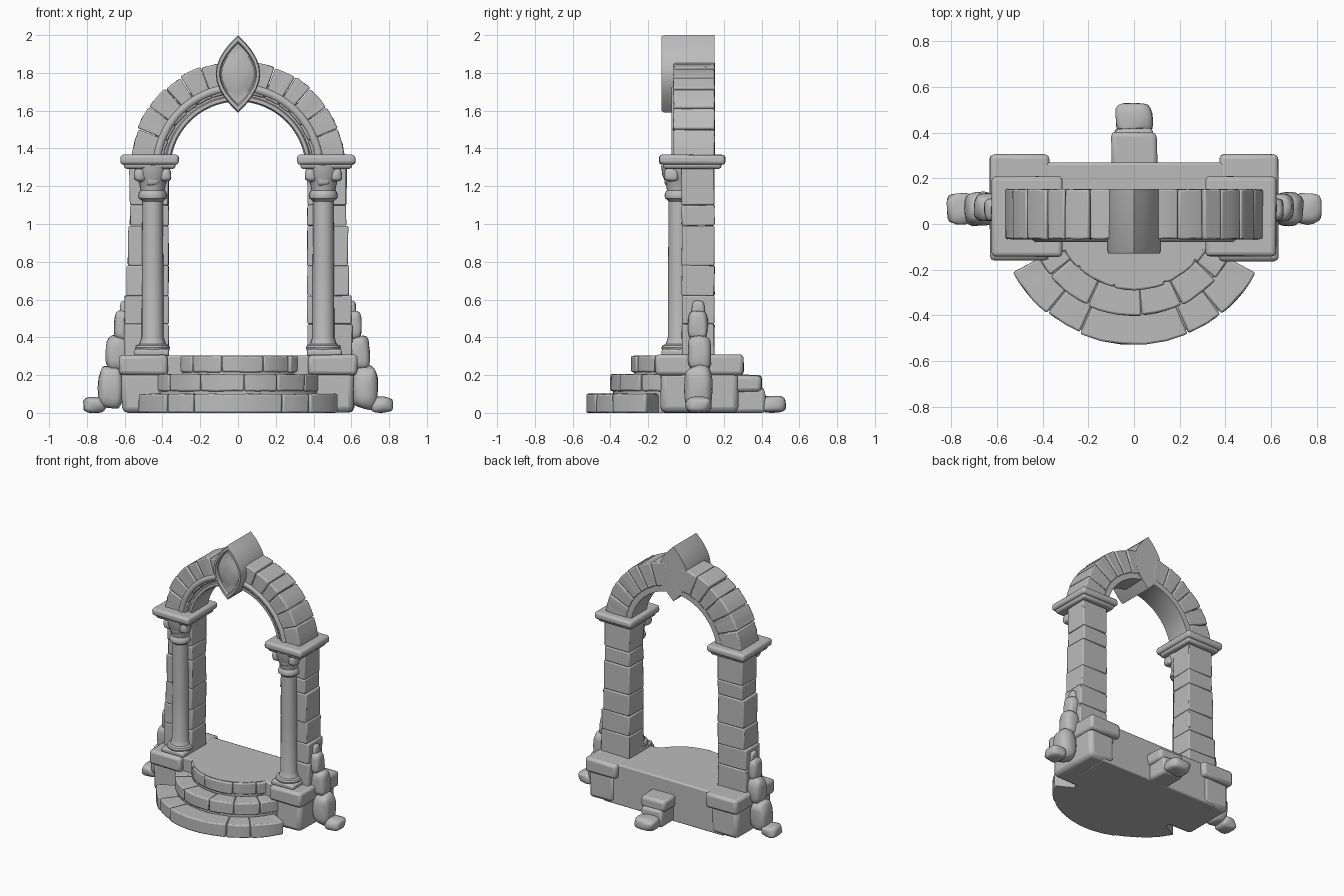
import bpy, bmesh, math, random
from mathutils import Vector, noise

random.seed(4)
if "Cube" in bpy.data.objects:
    bpy.data.objects.remove(bpy.data.objects["Cube"], do_unlink=True)

stone = bpy.data.materials.new("grey stone")
stone.use_nodes = True
GREY = (0.5, 0.5, 0.5, 1)
stone.diffuse_color = GREY
stone.node_tree.nodes["Principled BSDF"].inputs["Base Color"].default_value = GREY


def finish(name, bm, bevel=0.0, jitter=0.0, segments=2, angle=35):
    """Turn a bmesh into a worn, bevelled stone object."""
    for v in bm.verts:
        v.co += Vector([random.uniform(-jitter, jitter) for _ in range(3)])
        v.co.z = max(v.co.z, 0)
    bmesh.ops.recalc_face_normals(bm, faces=bm.faces)
    mesh = bpy.data.meshes.new(name)
    bm.to_mesh(mesh)
    bm.free()
    obj = bpy.data.objects.new(name, mesh)
    bpy.context.collection.objects.link(obj)
    mesh.materials.append(stone)
    if bevel:
        mod = obj.modifiers.new("Worn edges", 'BEVEL')
        mod.width, mod.segments = bevel, segments
        mod.limit_method, mod.angle_limit = 'ANGLE', math.radians(40)
    bpy.ops.object.select_all(action='DESELECT')
    obj.select_set(True)
    bpy.context.view_layer.objects.active = obj
    bpy.ops.object.shade_smooth_by_angle(angle=math.radians(angle))
    return obj


def box(name, x, y, z, bevel=0.01, jitter=0.003, segments=2):
    bm = bmesh.new()
    bmesh.ops.create_cube(bm, size=1)
    for v in bm.verts:
        v.co = [lo + (c + 0.5) * (hi - lo) for c, (lo, hi) in zip(v.co, (x, y, z))]
    return finish(name, bm, bevel, jitter, segments)


def grid_faces(bm, rings, closed=True):
    """Skin a list of vertex rings, capping both ends."""
    n = len(rings[0])
    for a, b in zip(rings, rings[1:]):
        for i in range(n if closed else n - 1):
            j = (i + 1) % n
            bm.faces.new((a[i], a[j], b[j], b[i]))
    bm.faces.new(rings[0])
    bm.faces.new(rings[-1])


def sweep(name, profile, a0, a1, place, steps=6, bevel=0.008, jitter=0.0, angle=35):
    """Sweep a closed (radius, offset) profile round an arc."""
    bm = bmesh.new()
    rings = []
    for i in range(steps + 1):
        a = math.radians(a0 + (a1 - a0) * i / steps)
        rings.append([bm.verts.new(place(r, a, o)) for r, o in profile])
    grid_faces(bm, rings)
    return finish(name, bm, bevel, jitter, angle=angle)


def upright(r, a, o):
    return (r * math.cos(a), o, 1.29 + r * math.sin(a))


def flat(r, a, o):
    return (r * math.sin(a), 0.078 - r * math.cos(a), o)


def rect(r0, r1, o0, o1):
    return [(r0, o0), (r1, o0), (r1, o1), (r0, o1)]


def lathe(name, profile, x, y, sides=24):
    bm = bmesh.new()
    rings = [[bm.verts.new((x + r * math.cos(math.tau * i / sides),
                            y + r * math.sin(math.tau * i / sides), z))
              for i in range(sides)] for r, z in profile]
    grid_faces(bm, rings)
    return finish(name, bm)


def rock(name, x, y, z, seed):
    """A rounded, lumpy boulder filling the given ranges."""
    bm = bmesh.new()
    bmesh.ops.create_icosphere(bm, subdivisions=3, radius=1)
    for v in bm.verts:
        p = Vector([math.copysign(abs(c) ** 0.65, c) for c in v.co])
        p *= 1 + 0.12 * noise.noise(v.co * 1.4 + Vector((seed, 0, 0)))
        v.co = [(lo + hi) / 2 + c * (hi - lo) / 2 for c, (lo, hi) in zip(p, (x, y, z))]
    return finish(name, bm, angle=60)


# Curved steps: a solid core ringed by worn blocks
STEPS = (
    ("lower_step", 0.603, 0, 0.10, (-61.5, -39, -23, 23, 39, 61.5), 0.14),
    ("middle_step", 0.478, 0.115, 0.205, (-66, -50, -25, 4, 26, 48, 66), 0.12),
    ("upper_step", 0.368, 0.215, 0.302, (-72, -42, -14, 22, 48, 72), 0.10),
)
for name, radius, z0, z1, joints, width in STEPS:
    top = z1 + 0.003 if name == "upper_step" else z1 - 0.008
    sweep(name + "_core", rect(0.02, radius - 0.014, 0, top), joints[0] + 0.5,
          joints[-1] - 0.5, flat, 24, bevel=0)
    for a0, a1 in zip(joints, joints[1:]):
        r = radius + random.uniform(-0.006, 0.004)
        sweep(name + "_block", rect(radius - width, r, z0, z1), a0 + 0.3, a1 - 0.3,
              flat, 5, bevel=0.009, jitter=0.002)

# Foundation and rear buttress
box("platform", (-0.5, 0.5), (-0.12, 0.268), (0, 0.305), 0.01, 0)
box("rear_buttress", (-0.085, 0.085), (0.2, 0.42), (0, 0.13), 0.02, 0.006)
box("rear_buttress_cap", (-0.1, 0.1), (0.2, 0.405), (0.115, 0.2), 0.02, 0.006)
rock("rear_boulder", (-0.085, 0.085), (0.39, 0.53), (0, 0.09), 3)

PIER = ((0.29, 0.47, 0.605), (0.47, 0.62, 0.6), (0.62, 0.78, 0.588), (0.78, 0.99, 0.583),
        (0.99, 1.1, 0.572), (1.1, 1.31, 0.575))
ROCKS = (((0.70, 0.82), (0, 0.135), (0, 0.085)),
         ((0.61, 0.74), (-0.01, 0.14), (0.02, 0.25)),
         ((0.58, 0.70), (0.01, 0.135), (0.22, 0.41)),
         ((0.57, 0.655), (0.01, 0.115), (0.38, 0.545)),
         ((0.57, 0.625), (0.03, 0.10), (0.5, 0.595)))
COLUMN_Y = -0.038

for side, s in (("left", 1), ("right", -1)):
    def span(a, b):
        return tuple(sorted((s * a, s * b)))

    # Plinth under each pier
    box(side + "_plinth", span(0.40, 0.615), (-0.135, 0.275), (0, 0.22), 0.03, 0.004)
    box(side + "_plinth_cap", span(0.372, 0.632), (-0.162, 0.305), (0.2, 0.308), 0.02, 0.003)

    # Pier of stacked blocks
    for z0, z1, outer in PIER:
        box(side + "_pier_block", span(0.367, outer), (-0.022, 0.15), (z0, z1), 0.007, 0.003)

    # Column with turned base, ringed neck and flaring capital
    x = s * 0.452
    box(side + "_column_foot", span(0.365, 0.55), (-0.13, 0.03), (0.3, 0.338), 0.012, 0)
    lathe(side + "_column_shaft",
          [(0.088, 0.33), (0.092, 0.345), (0.086, 0.358), (0.07, 0.364), (0.064, 0.38),
           (0.058, 0.4), (0.057, 0.75), (0.054, 1.12), (0.058, 1.125), (0.072, 1.135),
           (0.076, 1.15), (0.07, 1.17), (0.063, 1.178), (0.066, 1.2), (0.075, 1.23),
           (0.088, 1.26), (0.094, 1.31)], x, COLUMN_Y)
    for dx in (-1, 1):
        cx = x + dx * 0.068
        rock(side + "_capital_scroll", (cx - 0.03, cx + 0.03), (-0.115, -0.04),
             (1.225, 1.295), 5 + dx)
    rock(side + "_capital_leaf", (x - 0.035, x + 0.035), (-0.115, -0.05), (1.2, 1.285), 9)

    # Impost: chamfered slab with a narrower moulding below
    box(side + "_impost", span(0.312, 0.622), (-0.142, 0.208), (1.315, 1.367), 0.018, 0.002, 3)
    box(side + "_impost_moulding", span(0.33, 0.604), (-0.122, 0.188), (1.292, 1.33), 0.015, 0)

    # Piled boulders against the outside
    for i, (rx, ry, rz) in enumerate(ROCKS):
        rock(side + "_boulder", span(*rx), ry, rz, i * 2.7 + s)

    # Arch stones, springing to the keystone
    joints = (7, 22, 35, 48, 58, 70, 84)
    for a0, a1 in zip(joints, joints[1:]):
        if s < 0:
            a0, a1 = 180 - a1, 180 - a0
        outer = 0.573 + random.uniform(-0.007, 0.005)
        sweep(side + "_arch_stone", rect(0.40, outer, -0.066, 0.152), a0 + 0.2, a1 - 0.2,
              upright, 5, bevel=0.008, jitter=0.002)

# Ribbed moulding lining the arch
MOULDING = [(0.36, 0.146), (0.358, -0.03), (0.366, -0.045), (0.384, -0.045), (0.39, -0.03),
            (0.404, -0.03), (0.41, -0.062), (0.422, -0.076), (0.44, -0.078), (0.452, -0.068),
            (0.456, -0.05), (0.47, -0.05), (0.475, 0.146)]
sweep("arch_moulding", MOULDING, 6, 174, upright, 48, bevel=0, angle=50)


# Keystone: pointed oval with raised rim and domed panel
def oval(scale, y, n=10):
    points = []
    for sign in (1, -1):
        for i in range(n):
            t = -1 + 2 * i / n
            points.append((sign * 0.118 * (1 - abs(t) ** 1.9) * scale, y,
                           1.795 + sign * t * 0.205 * scale))
    return points


bm = bmesh.new()
LAYERS = ((1, 0.152), (1, -0.115), (0.96, -0.13), (0.84, -0.13), (0.79, -0.11),
          (0.74, -0.108), (0.5, -0.12), (0.2, -0.126))
grid_faces(bm, [[bm.verts.new(p) for p in oval(k, y)] for k, y in LAYERS])
finish("keystone", bm)
